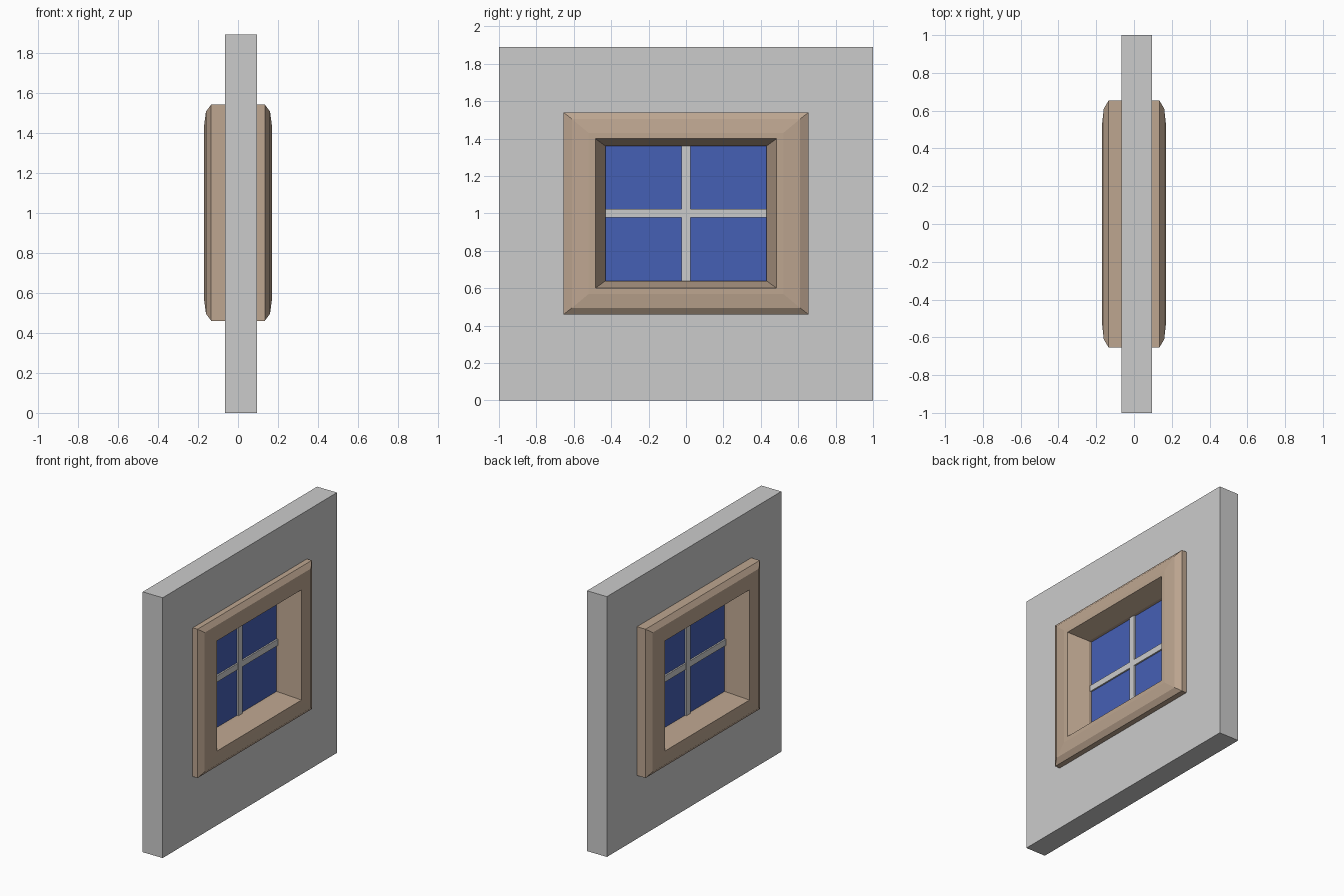
import bpy, bmesh

if "Cube" in bpy.data.objects:
    bpy.data.objects.remove(bpy.data.objects["Cube"])


def material(name, rgb):
    m = bpy.data.materials.new(name)
    m.diffuse_color = (*rgb, 1)
    m.use_nodes = True
    m.node_tree.nodes["Principled BSDF"].inputs["Base Color"].default_value = m.diffuse_color
    return m


def finish(bm, name, mat=None):
    bmesh.ops.recalc_face_normals(bm, faces=bm.faces[:])
    me = bpy.data.meshes.new(name)
    bm.to_mesh(me)
    bm.free()
    ob = bpy.data.objects.new(name, me)
    bpy.context.collection.objects.link(ob)
    if mat:
        me.materials.append(mat)
    return ob


def ring(name, loops, mat=None):
    """Closed rectangular ring swept through (x, half_y, z_low, z_high) loops."""
    bm = bmesh.new()
    rows = [[bm.verts.new((x, y, z)) for y, z in
             ((-hy, z0), (hy, z0), (hy, z1), (-hy, z1))]
            for x, hy, z0, z1 in loops]
    for i, a in enumerate(rows):
        b = rows[(i + 1) % len(rows)]
        for k in range(4):
            n = (k + 1) % 4
            bm.faces.new((a[k], a[n], b[n], b[k]))
    return finish(bm, name, mat)


def box(name, size, z, mat=None):
    bm = bmesh.new()
    bmesh.ops.create_cube(bm, size=1)
    bmesh.ops.scale(bm, vec=size, verts=bm.verts)
    bmesh.ops.translate(bm, vec=(0, 0, z), verts=bm.verts)
    return finish(bm, name, mat)


brown = material("frame_brown", (0.51, 0.38, 0.28))
blue = material("glass_blue", (0.06, 0.115, 0.46))
ZC = 1.0

# Wall slab with a window hole
X0, X1 = -0.065, 0.095
outer, hole = (1.0, 0.0, 1.89), (0.55, 0.55, 1.45)
ring("wall", [(X0, *outer), (X1, *outer), (X1, *hole), (X0, *hole)])

# Moulded frame: half profile (x, half_y, half_z), mirrored to both sides
half = [(0.134, 0.655, 0.54), (0.16, 0.61, 0.505), (0.17, 0.52, 0.43),
        (0.17, 0.485, 0.40), (0.03, 0.43, 0.36)]
profile = half + [(-x, y, z) for x, y, z in reversed(half)]
ring("window_frame", [(x, y, ZC - z, ZC + z) for x, y, z in profile], brown)

# Glass pane and crossing bars
box("glass", (0.016, 0.88, 0.74), ZC, blue)
box("vertical_bar", (0.04, 0.05, 0.74), ZC)
box("horizontal_bar", (0.038, 0.88, 0.045), ZC)
